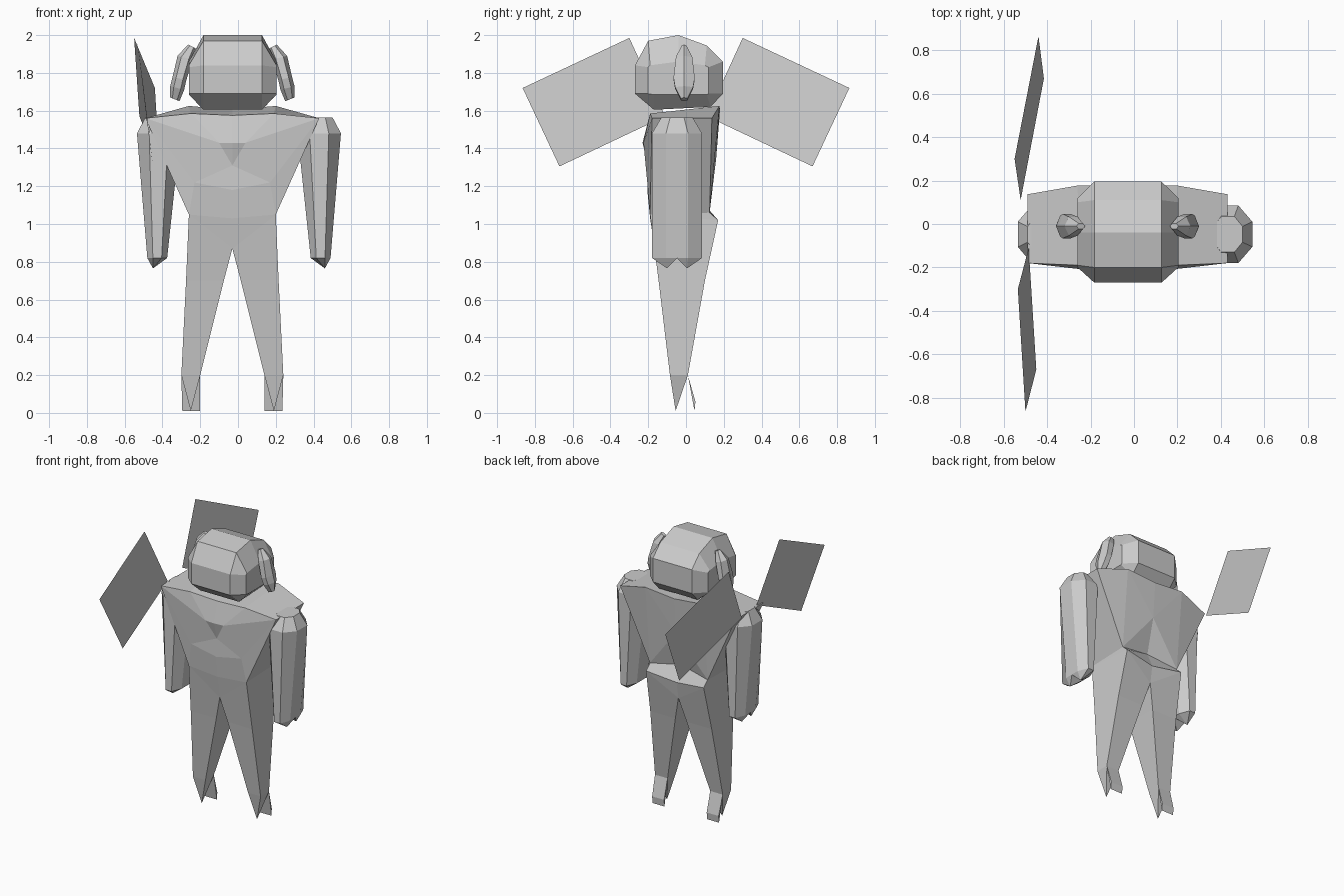
import bpy, bmesh, math

if "Cube" in bpy.data.objects:
    bpy.data.objects.remove(bpy.data.objects["Cube"])

grey = bpy.data.materials.new("light grey")
grey.diffuse_color = (0.6, 0.6, 0.6, 1)
grey.use_nodes = True
grey.node_tree.nodes["Principled BSDF"].inputs["Base Color"].default_value = grey.diffuse_color


def make(name, verts, faces, axis=None, closed=True):
    """Mesh part; with axis given, a second half is mirrored across x = axis."""
    bm = bmesh.new()
    for sign in ((1, -1) if axis is not None else (1,)):
        vs = [bm.verts.new(((axis or 0) + sign * x, y, z)) for x, y, z in verts]
        for f in faces:
            bm.faces.new([vs[i] for i in (f if sign > 0 else f[::-1])])
    bmesh.ops.remove_doubles(bm, verts=bm.verts, dist=0.0005)
    if closed:
        bmesh.ops.recalc_face_normals(bm, faces=bm.faces)
    me = bpy.data.meshes.new(name)
    bm.to_mesh(me)
    bm.free()
    me.materials.append(grey)
    ob = bpy.data.objects.new(name, me)
    bpy.context.collection.objects.link(ob)
    return ob


def loft(rings):
    """Vertices and side faces joining rings of equal size."""
    n = len(rings[0])
    verts = [p for r in rings for p in r]
    faces = [(k * n + i, k * n + (i + 1) % n, (k + 1) * n + (i + 1) % n, (k + 1) * n + i)
             for k in range(len(rings) - 1) for i in range(n)]
    return verts, faces


MID = -0.03  # centre line of body and head

# Head: side profile swept across x, with smaller flat caps on both sides
outer = [(-.27, 1.69), (-.27, 1.84), (-.2, 1.97), (-.04, 2.0), (.11, 1.945),
         (.195, 1.86), (.195, 1.69), (.13, 1.62), (-.17, 1.605)]
inner = [(-.2, 1.69), (-.2, 1.83), (-.19, 1.84), (-.04, 1.86), (.1, 1.84),
         (.12, 1.83), (.12, 1.69), (.11, 1.685), (-.17, 1.685)]
rings = [[(x, y, z) for y, z in prof]
         for x, prof in ((-.26, inner), (-.183, outer), (.127, outer), (.204, inner))]
v, f = loft(rings)
make("head", v, f + [tuple(range(9)), tuple(range(27, 36))])

# Ears: drooping leaf shapes
rings = []
for x, z, rx, ry in ((.215, 1.94, .02, .015), (.25, 1.88, .04, .05), (.28, 1.77, .036, .065),
                     (.292, 1.72, .037, .055), (.305, 1.66, .025, .02)):
    rings.append([(x + rx * math.cos(a * math.pi / 3), -.01 + ry * math.sin(a * math.pi / 3),
                   z + .01 * math.cos(a * math.pi / 3)) for a in range(6)])
v, f = loft(rings)
make("ears", v, f + [tuple(range(6)), tuple(range(24, 30))], MID)

# Body: one half of torso, leg and foot, mirrored
P = {
    "sf": (.46, -.18, 1.56), "sb": (.46, .137, 1.56),       # shoulder tips
    "nf": (.22, -.19, 1.585), "nb": (.23, .177, 1.625),     # neck corners
    "cf": (0, -.19, 1.575), "cb": (0, .18, 1.605),          # neck centre
    "a": (.07, -.225, 1.43), "m": (0, -.23, 1.43), "v": (0, -.2, 1.31),
    "r": (.2, -.205, 1.22), "q": (0, -.205, 1.18),          # ribs
    "wf": (.23, -.19, 1.05), "wb": (.23, .125, 1.06),       # waist
    "wm": (0, -.19, 1.03), "ws": (0, .1, 1.1), "bk": (0, .16, 1.35),
    "hb": (.23, .17, 1.02), "hm": (0, .15, .99),            # buttocks
    "kf": (0, -.165, .87), "kb": (0, .13, .87),             # crotch
    "tfo": (.245, -.145, .7), "tfi": (.045, -.14, .7),      # thigh
    "tbo": (.245, .1, .7), "tbi": (.045, .1, .7),
    "afo": (.27, -.085, .2), "afi": (.17, -.085, .2),       # ankle
    "abo": (.27, .01, .2), "abi": (.17, .01, .2),
    "toe": (.22, -.055, .01),
    "ho": (.265, .05, .06), "hi": (.17, .05, .06),          # heel
    "to": (.265, .045, .01), "ti": (.17, .045, .01),
}
patches = [
    # neck and chest
    "cf nf nb cb", "nf sf sb nb", "cf m a nf", "m v a", "nf a sf",
    "a v r sf", "v q r", "sf r wf", "q wm wf r",
    # flank, back and hips
    "sf wf wb sb", "nb sb wb", "nb wb bk", "cb nb bk", "bk wb ws",
    "ws wb hb hm", "wf hb wb", "wm kf wf", "hm hb kb",
    # leg
    "wf kf tfi tfo", "kf kb tbi tfi", "hb tbo tbi kb", "wf tfo tbo hb",
    "tfo tfi afi afo", "tbo abo abi tbi", "tfi tbi abi afi", "tfo afo abo tbo",
    # toe and heel
    "afo afi toe", "afi abi toe", "abo afo toe", "abi abo toe",
    "abo abi hi ho", "ho hi ti to", "abi ti hi", "abo ho to", "abo to ti abi",
]
keys = list(P)
faces = [tuple(keys.index(k) for k in s.split()) for s in patches]
make("body", list(P.values()), faces, MID)


# Arms: tapered columns ending in two blunt fingers
def section(x0, x1, y0, y1, z):
    dx, dy = (x1 - x0) * .28, (y1 - y0) * .28
    ym = (y0 + y1) / 2
    return [(x1, ym, z), (x1, y1 - dy, z), (x1 - dx, y1, z), (x0 + dx, y1, z), (x0, y1 - dy, z),
            (x0, ym, z), (x0, y0 + dy, z), (x0 + dx, y0, z), (x1 - dx, y0, z), (x1, y0 + dy, z)]


v, f = loft([section(.36, .495, -.13, .035, 1.565), section(.31, .54, -.18, .085, 1.48),
             section(.38, .485, -.18, .085, .82)])
v += [(.455, -.1, .765), (.455, .005, .765)]
f += [tuple(range(10))]
for tip, ids in ((31, range(0, 5)), (30, range(5, 10))):
    f += [(20 + i, 20 + (i + 1) % 10, tip) for i in ids]
f += [(20, 31, 25), (25, 30, 20)]
make("arms", v, f, .005)

# Flat panels beside one shoulder
make("back_panel", [(-.55, .3, 1.985), (-.44, .865, 1.72), (-.415, .67, 1.305), (-.522, .11, 1.57)],
     [(0, 1, 2, 3)], closed=False)
make("front_panel", [(-.535, -.3, 1.985), (-.5, -.865, 1.72), (-.45, -.67, 1.305), (-.485, -.11, 1.57)],
     [(3, 2, 1, 0)], closed=False)
